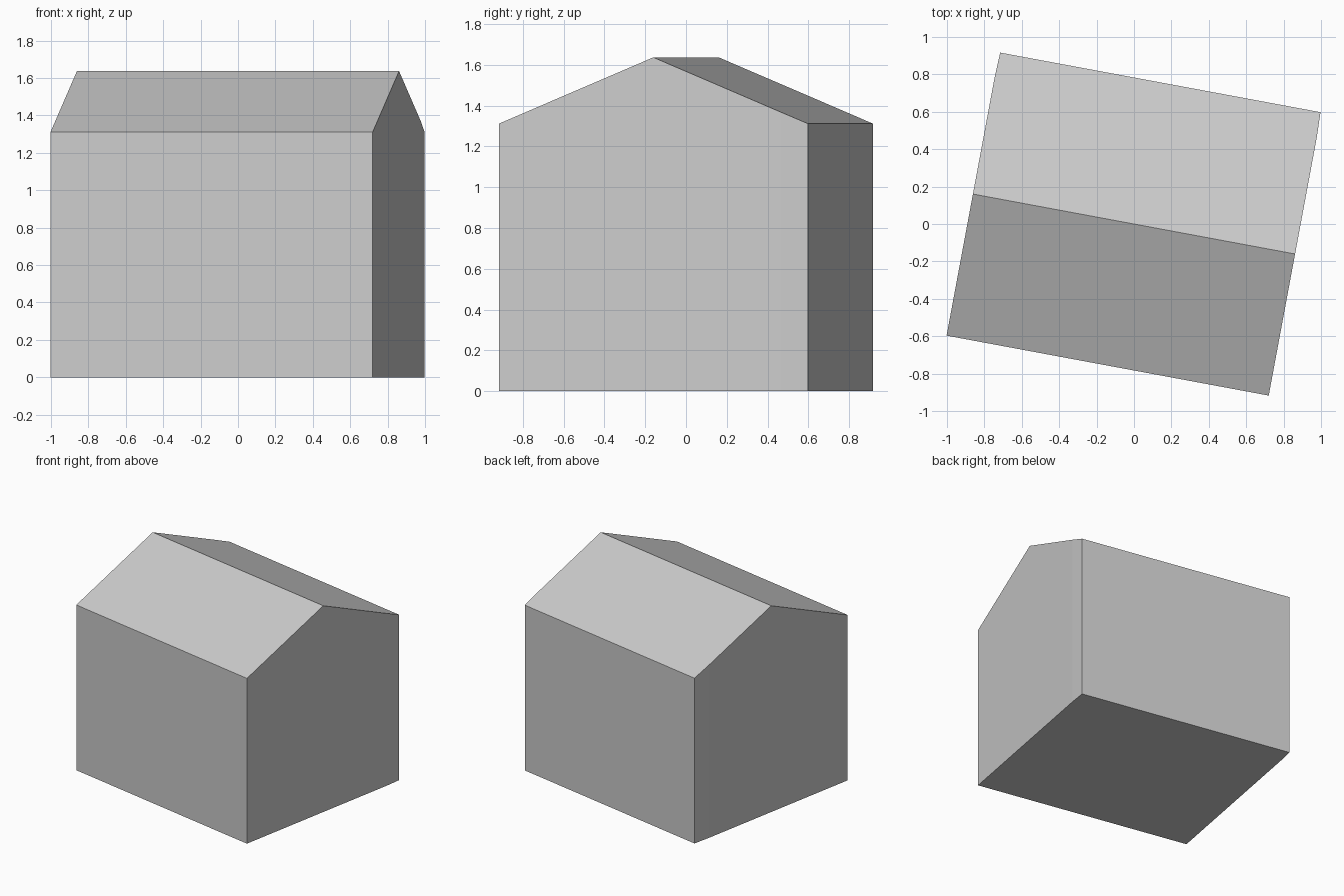
import bpy, bmesh, math
from mathutils import Vector

# Remove the default cube
cube = bpy.data.objects.get("Cube")
if cube:
    bpy.data.objects.remove(cube, do_unlink=True)

EAVES, RIDGE = 1.312, 1.637
HALF_DEPTH = 0.77
TURN = math.radians(-10.54)

# Plain grey for walls and roof
grey = bpy.data.materials.new("plain_grey")
grey.use_nodes = True
colour = (0.6, 0.6, 0.6, 1)
grey.diffuse_color = colour
grey.node_tree.nodes["Principled BSDF"].inputs["Base Color"].default_value = colour

# Footprint: one end from front to back, mirrored for the other end;
# the back corners bend in slightly
end = [(0.876, -HALF_DEPTH), (0.876, 0.635), (0.871, HALF_DEPTH)]
outline = end + [(-x, y) for x, y in reversed(end)]

bm = bmesh.new()
floor = bm.faces.new([bm.verts.new((x, y, 0)) for x, y in outline])
top = bmesh.ops.extrude_face_region(bm, geom=[floor], use_keep_orig=True)["geom"]
bmesh.ops.translate(bm, vec=(0, 0, RIDGE + 0.1),
                    verts=[v for v in top if isinstance(v, bmesh.types.BMVert)])

# Cut the two roof slopes, meeting at the ridge
for side in (-1, 1):
    normal = Vector((0, side * (RIDGE - EAVES), HALF_DEPTH)).normalized()
    cut = bmesh.ops.bisect_plane(bm, geom=bm.verts[:] + bm.edges[:] + bm.faces[:],
                                 plane_co=(0, 0, RIDGE), plane_no=normal,
                                 clear_outer=True)["geom_cut"]
    rim = [e for e in cut if isinstance(e, bmesh.types.BMEdge)]
    bmesh.ops.contextual_create(bm, geom=rim)

bmesh.ops.recalc_face_normals(bm, faces=bm.faces[:])
mesh = bpy.data.meshes.new("gabled_building")
bm.to_mesh(mesh)
bm.free()
mesh.materials.append(grey)

building = bpy.data.objects.new("gabled_building", mesh)
building.rotation_euler.z = TURN
bpy.context.collection.objects.link(building)
